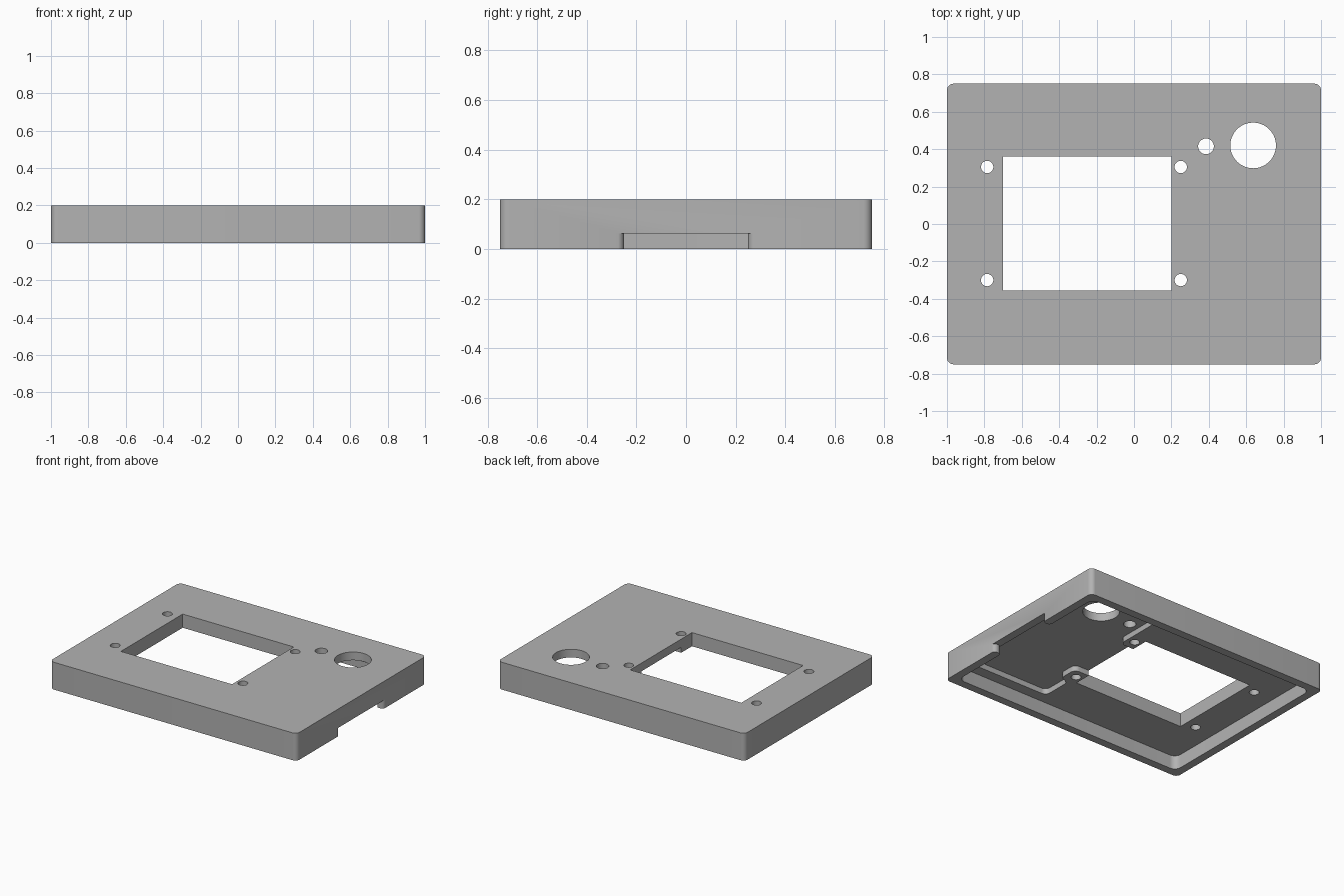
import bpy
import bmesh
import math
from mathutils import Vector

cube = bpy.data.objects.get("Cube")
if cube:
    bpy.data.objects.remove(cube, do_unlink=True)

GREY = (0.45, 0.45, 0.45, 1.0)
grey = bpy.data.materials.new("plain_grey")
grey.use_nodes = True
grey.diffuse_color = GREY
grey.node_tree.nodes["Principled BSDF"].inputs["Base Color"].default_value = GREY


def rounded(points, steps=8):
    """Outline from (x, y, radius) corners, each replaced by a tangent arc."""
    outline = []
    for i, (x, y, r) in enumerate(points):
        corner = Vector((x, y))
        if r == 0:
            outline.append(corner)
            continue
        a = (Vector(points[i - 1][:2]) - corner).normalized()
        b = (Vector(points[(i + 1) % len(points)][:2]) - corner).normalized()
        # Corners are square, so the arc centre lies one radius along each side
        for s in range(steps + 1):
            t = math.pi / 2 * s / steps
            outline.append(corner + r * (a * (1 - math.sin(t)) + b * (1 - math.cos(t))))
    return outline


def rectangle(x0, x1, y0, y1, r=0):
    return rounded([(x0, y0, r), (x1, y0, r), (x1, y1, r), (x0, y1, r)])


def circle(x, y, r, sides=40):
    return [Vector((x + r * math.cos(math.tau * i / sides),
                    y + r * math.sin(math.tau * i / sides))) for i in range(sides)]


def prism(name, outline, z0, z1):
    bm = bmesh.new()
    face = bm.faces.new([bm.verts.new((p.x, p.y, z0)) for p in outline])
    top = bmesh.ops.extrude_face_region(bm, geom=[face])["geom"]
    bmesh.ops.translate(bm, vec=(0, 0, z1 - z0),
                        verts=[v for v in top if isinstance(v, bmesh.types.BMVert)])
    bmesh.ops.recalc_face_normals(bm, faces=bm.faces)
    mesh = bpy.data.meshes.new(name)
    bm.to_mesh(mesh)
    bm.free()
    obj = bpy.data.objects.new(name, mesh)
    bpy.context.collection.objects.link(obj)
    mesh.materials.append(grey)
    return obj


def cut(body, outline, z0, z1):
    cutter = prism("cutter", outline, z0, z1)
    cutter.hide_render = True
    mod = body.modifiers.new("cut", 'BOOLEAN')
    mod.operation = 'DIFFERENCE'
    mod.solver = 'EXACT'
    mod.object = cutter
    bpy.context.view_layer.objects.active = body
    bpy.ops.object.modifier_apply(modifier=mod.name)
    bpy.data.objects.remove(cutter, do_unlink=True)


# Cover plate with rounded corners
cover = prism("cover_plate", rectangle(-1, 1, -0.75, 0.75, 0.035), 0, 0.2)

# Shallow pocket underneath, leaving a rim
cut(cover, rectangle(-0.94, 0.94, -0.69, 0.69, 0.05), -0.1, 0.1)

# Deeper recess that steps around the two screw bosses
R = 0.04
cut(cover, rounded([
    (0.935, -0.61, R), (0.25, -0.61, R), (0.25, -0.38, R), (0.32, -0.38, R),
    (0.32, -0.23, R), (0.19, -0.23, 0), (0.19, 0.23, 0), (0.31, 0.23, R),
    (0.31, 0.61, R), (0.935, 0.61, R)]), 0.05, 0.14)

# Screen window
cut(cover, rectangle(-0.7, 0.2, -0.355, 0.36), -0.1, 0.3)

# Cable notch in the rim, with rounded ends
half = [(0.8, 0.281, 0), (0.939, 0.281, 0), (0.939, 0.25, 0.03),
        (1.001, 0.25, 0.03), (1.001, 0.281, 0), (1.2, 0.281, 0)]
mirrored = [(x, -y, r) for x, y, r in reversed(half)]
cut(cover, rounded(half + mirrored), -0.1, 0.062)

# Screw holes, lamp hole and large button hole
for x in (-0.785, 0.25):
    for y in (-0.3, 0.305):
        cut(cover, circle(x, y, 0.033), -0.1, 0.3)
cut(cover, circle(0.385, 0.415, 0.042), -0.1, 0.3)
cut(cover, circle(0.637, 0.42, 0.122, 64), -0.1, 0.3)

# Smooth the rounded walls, keep the edges sharp
bpy.ops.object.select_all(action='DESELECT')
cover.select_set(True)
bpy.context.view_layer.objects.active = cover
bpy.ops.object.shade_smooth_by_angle(angle=math.radians(30))
